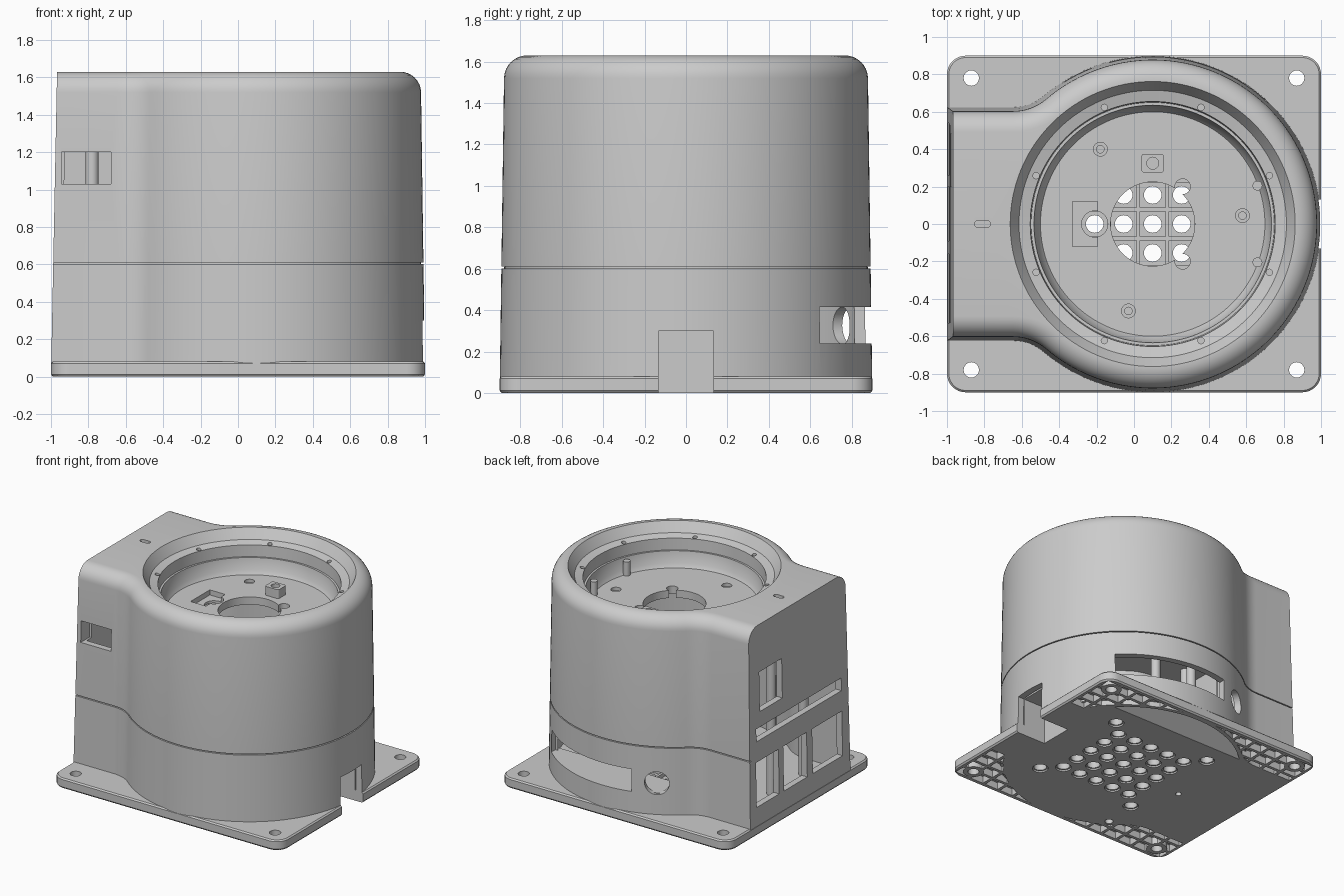
import bpy, bmesh
from math import sin, cos, pi, atan2, asin, sqrt, radians
from mathutils import Vector

if "Cube" in bpy.data.objects:
    bpy.data.objects.remove(bpy.data.objects["Cube"])

CX = 0.1  # centre of the round part


def loft(name, sections):
    """Closed solid through (outline, z) sections of equal point count."""
    bm = bmesh.new()
    rings = [[bm.verts.new((x, y, z)) for x, y in pts] for pts, z in sections]
    n = len(rings[0])
    for a, b in zip(rings, rings[1:]):
        for i in range(n):
            j = (i + 1) % n
            bm.faces.new((a[i], a[j], b[j], b[i]))
    bm.faces.new(rings[0])
    bm.faces.new(rings[-1])
    bmesh.ops.recalc_face_normals(bm, faces=bm.faces)
    me = bpy.data.meshes.new(name)
    bm.to_mesh(me)
    bm.free()
    ob = bpy.data.objects.new(name, me)
    bpy.context.collection.objects.link(ob)
    return ob


def circle(r, x=CX, y=0.0, n=32):
    return [(x + r * cos(2 * pi * i / n), y + r * sin(2 * pi * i / n)) for i in range(n)]


def cyl(r, x, y, z0, z1, n=24):
    return loft("cylinder", [(circle(r, x, y, n), z0), (circle(r, x, y, n), z1)])


def box(x0, x1, y0, y1, z0, z1):
    p = [(x0, y0), (x1, y0), (x1, y1), (x0, y1)]
    return loft("box", [(p, z0), (p, z1)])


def rounded(hx, hy, r, x=0.0, y=0.0):
    pts = []
    for k, (sx, sy) in enumerate(((1, 1), (-1, 1), (-1, -1), (1, -1))):
        for i in range(9):
            a = pi / 2 * (k + i / 8)
            pts.append((x + sx * (hx - r) + r * cos(a), y + sy * (hy - r) + r * sin(a)))
    return pts


def keyhole(d, left):
    """Round plan with a box on the left, blended by fillets; d insets it."""
    R, H, f = 0.9 - d, 0.625 - d, 0.25 + d
    fx = CX - sqrt((R + f) ** 2 - (H + f) ** 2)
    phi = atan2(H + f, fx - CX)
    up = [(left, H)]
    for i in range(9):
        a = -pi / 2 + (phi - pi / 2) * i / 8
        up.append((fx + f * cos(a), H + f + f * sin(a)))
    arc = [(CX + R * cos(phi * (1 - i / 48)), R * sin(phi * (1 - i / 48))) for i in range(1, 96)]
    return up + arc + [(x, -y) for x, y in reversed(up)]


def section(z, inset=0.0, wall=0.0):
    return keyhole(0.014 * z + inset + wall, -1 + 0.02 * z + wall), z


def chord(r, y0, n=32):
    """Circle segment lying beyond y0."""
    a0 = asin(y0 / r)
    return [(CX + r * cos(a0 + (pi - 2 * a0) * i / n), r * sin(a0 + (pi - 2 * a0) * i / n)) for i in range(n + 1)]


def join(obs):
    bpy.ops.object.select_all(action='DESELECT')
    for o in obs:
        o.select_set(True)
    bpy.context.view_layer.objects.active = obs[0]
    bpy.ops.object.join()
    return obs[0]


def boolean(ob, *tools, op='DIFFERENCE'):
    for t in tools:
        m = ob.modifiers.new("bool", 'BOOLEAN')
        m.operation, m.solver, m.object = op, 'EXACT', t
        bpy.context.view_layer.objects.active = ob
        bpy.ops.object.modifier_apply(modifier=m.name)
        bpy.data.objects.remove(t)


# base plate with ribbed underside
plate = loft("base_plate", [(rounded(0.99, 0.89, 0.09), 0), (rounded(1, 0.9, 0.1), 0.012),
                            (rounded(1, 0.9, 0.1), 0.07), (rounded(0.99, 0.89, 0.09), 0.08)])
cells = []
for sy in (-1, 1):
    for i in range(14):
        for j in range(4):
            x, y = -0.91 + 0.14 * i, sy * (0.82 - 0.11 * j)
            cells.append(box(x - 0.058, x + 0.058, y - 0.043, y + 0.043, -0.1, 0.055))
boolean(plate, join(cells))
corners = [(sx * 0.87, sy * 0.78) for sx in (-1, 1) for sy in (-1, 1)]
boolean(plate, join([cyl(0.075, x, y, 0, 0.07) for x, y in corners]), op='UNION')

# solid floor of the housing, with the sloped air ramp on the back edge
pan = loft("pan", [(keyhole(0.025, -0.985), 0), (keyhole(0.025, -0.985), 0.085)])
shelf = loft("shelf", [(chord(0.875, 0.56), 0.02), (chord(0.875, 0.56), 0.24)])
boolean(plate, pan, shelf, op='UNION')
ramp = loft("ramp", [(chord(0.845, 0.6), -0.05), (chord(0.845, 0.6), 0)])
for v in ramp.data.vertices:
    if v.co.z > -0.01:
        v.co.z = max(0.001, (v.co.y - 0.6) * 0.75)
boolean(plate, ramp)

# mounting holes, vent holes and cable notch
pitch = 0.155
vents = [(CX + pitch * i, pitch * j) for i in range(-2, 3) for j in range(-2, 3)]
vents += [(CX + sx * 0.43, sy * 0.43) for sx in (-1, 1) for sy in (-1, 1)]
boolean(plate, join([cyl(0.041, x, y, -0.1, 0.2) for x, y in corners]),
        join([cyl(0.047, x, y, -0.1, 0.2) for x, y in vents]),
        join([cyl(0.058, x, y, -0.1, 0.012) for x, y in vents]),
        join([cyl(0.022, -0.48, -0.07, -0.1, 0.2), cyl(0.03, -0.35, -0.7, -0.1, 0.2)]),
        box(0.74, 1.1, -0.132, 0.132, -0.1, 0.3))

# ribs around the floor vents
ribs = []
for k in range(4):
    o = pitch * (k - 1.5)
    ribs.append(box(CX + o - 0.01, CX + o + 0.01, -0.38, 0.38, 0.08, 0.115))
    ribs.append(box(CX - 0.38, CX + 0.38, o - 0.01, o + 0.01, 0.08, 0.115))
join(ribs).name = "floor_ribs"

# lower housing
lower = loft("lower_housing", [section(0.04), section(0.602), section(0.6021, 0.014), section(0.625, 0.014)])
boolean(lower, loft("cavity", [section(0.03, wall=0.05), section(0.7, wall=0.05)]))
boolean(lower, box(0.68, 0.93, -0.18, 0.18, 0.05, 0.35), op='UNION')
boolean(lower, box(0.74, 1.1, -0.132, 0.132, -0.1, 0.3))
for y0, y1 in ((0.26, 0.54), (-0.09, 0.2), (-0.53, -0.16)):  # port windows
    boolean(lower, box(-1.1, -0.9, y0, y1, 0.22, 0.57))
boolean(lower, box(-0.13, 0.72, 0.6, 1.0, 0.24, 0.415))  # air slot
socket = cyl(0.09, 0, 0, -0.15, 0.15, 32)  # round side hole
direction = Vector((-0.4, 0.79, 0))
socket.rotation_euler = direction.to_track_quat('Z', 'Y').to_euler()
socket.location = (-0.3, 0.79, 0.325)
bpy.context.view_layer.update()
boolean(lower, socket)

# upper housing with rounded shoulder
shoulder = [section(1.52)]
for k in range(1, 9):
    a = pi / 2 * k / 8
    pts, z = section(1.52 + 0.11 * sin(a), 0.11 * (1 - cos(a)))
    shoulder.append((pts, z))
upper = loft("upper_housing", [section(0.61)] + shoulder)
boolean(upper, loft("cavity", [section(0.6, wall=0.05), section(1.27, wall=0.05)]))

# stepped round well in the top
well = [(0.6, 1.33), (0.62, 1.36), (0.635, 1.45), (0.65, 1.45), (0.655, 1.54),
        (0.715, 1.555), (0.762, 1.63), (0.77, 1.7)]
boolean(upper, loft("well", [(circle(r, n=128), z) for r, z in well]))

# openings in the well floor, ledge and top
boolean(upper, cyl(0.225, CX, 0, 1.1, 1.5, 64))
spots = [(-0.18, 0.4), (0.58, 0.045), (-0.03, -0.465)]
boolean(upper, join([cyl(0.037, x, y, 1.305, 1.5) for x, y in spots]),
        join([cyl(0.02, x, y, 1.1, 1.4) for x, y in spots]),
        join([cyl(0.041, 0.26, s * 0.2, 1.1, 1.5) for s in (-1, 1)]))
boolean(upper, box(-0.33, -0.195, -0.12, 0.12, 1.29, 1.5), cyl(0.07, -0.21, 0, 1.1, 1.4))
ledge = [radians(22.5 + 45 * k) for k in range(8)]
boolean(upper, join([cyl(0.017, CX + 0.675 * cos(a), 0.675 * sin(a), 1.48, 1.7, 16) for a in ledge]))
boolean(upper, loft("pin_slot", [(rounded(0.042, 0.019, 0.018, -0.81), z) for z in (1.5, 1.7)]))

# windows in the upper walls
boolean(upper, box(-0.945, -0.68, -0.8, -0.5, 1.03, 1.2),
        box(-1.1, -0.9, 0.2, 0.48, 0.95, 1.26),
        box(-1.1, -0.9, -0.53, 0.53, 0.73, 0.83))

# small standoff and pegs in the well
standoff = loft("well_standoff", [(rounded(0.06, 0.05, 0.015, CX, 0.325), z) for z in (1.32, 1.4)])
boolean(standoff, cyl(0.032, CX, 0.325, 1.35, 1.5))
pegs = [cyl(0.026, 0.66, s * 0.205, 1.32, 1.44) for s in (-1, 1)]
pegs = join(pegs)
pegs.name = "well_pegs"

# inner posts seen through the windows
posts = [cyl(0.035, x, y, 0.08, 1.28) for x in (-0.78, -0.5) for y in (-0.35, 0.05, 0.4)]
posts = join(posts)
posts.name = "inner_posts"

# smooth shading on the curved parts
bpy.ops.object.select_all(action='DESELECT')
for ob in (plate, lower, upper, standoff, pegs, posts):
    ob.select_set(True)
bpy.context.view_layer.objects.active = upper
bpy.ops.object.shade_smooth_by_angle(angle=radians(25))
